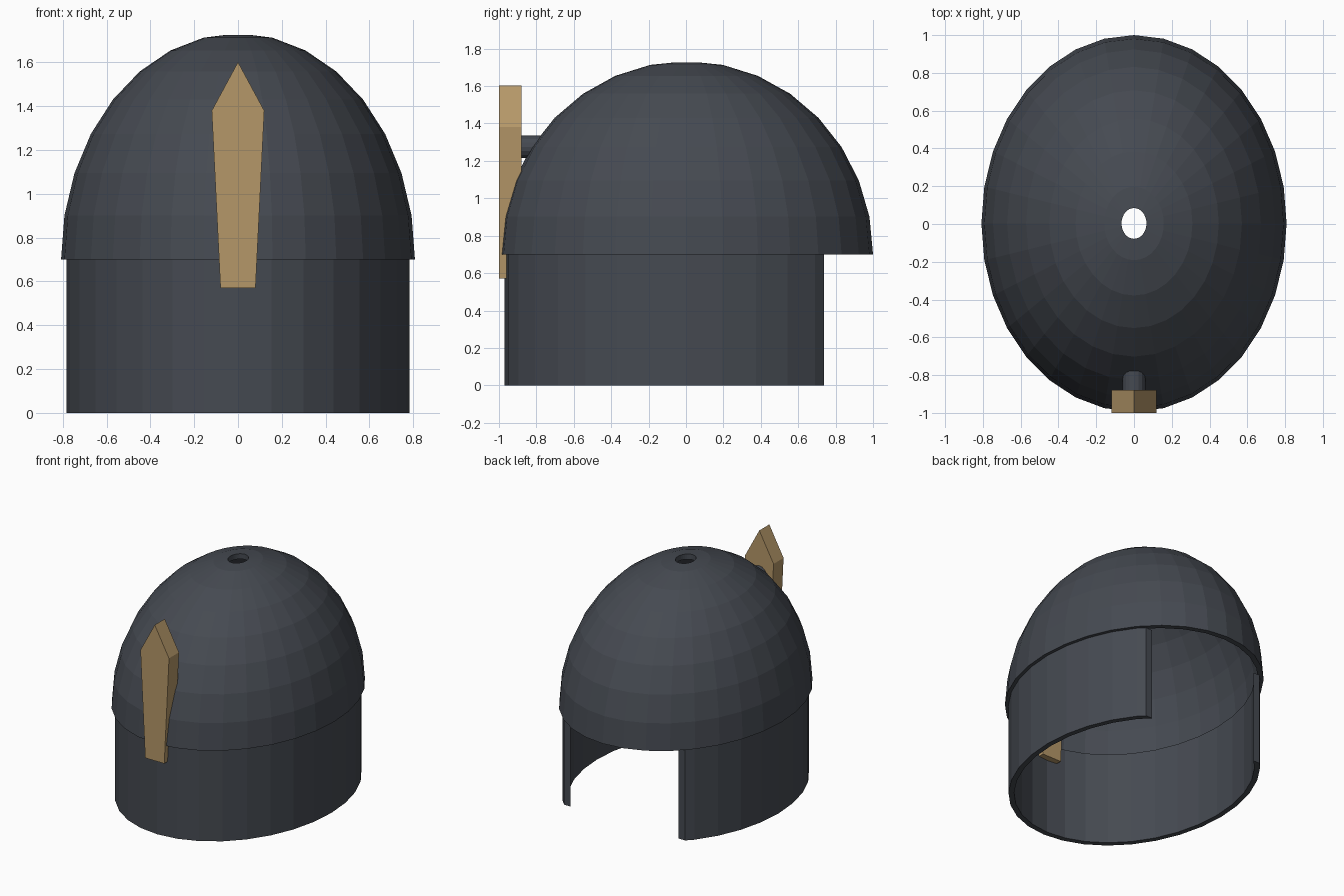
import bpy, bmesh, math
from mathutils import Vector

if "Cube" in bpy.data.objects:
    bpy.data.objects.remove(bpy.data.objects["Cube"])

SEGS = 32
CY = 0.003          # centre of the elliptical shells along y


def material(name, color):
    m = bpy.data.materials.new(name)
    m.diffuse_color = (*color, 1.0)
    m.use_nodes = True
    m.node_tree.nodes["Principled BSDF"].inputs["Base Color"].default_value = m.diffuse_color
    return m


steel = material("dark_steel", (0.060, 0.068, 0.083))
brass = material("aged_brass", (0.46, 0.31, 0.14))


def finish(name, bm, mat):
    bmesh.ops.recalc_face_normals(bm, faces=bm.faces[:])
    me = bpy.data.meshes.new(name)
    bm.to_mesh(me)
    bm.free()
    me.materials.append(mat)
    ob = bpy.data.objects.new(name, me)
    bpy.context.collection.objects.link(ob)
    return ob


def revolve_ellipse(profile):
    """Sweep a closed profile of (x radius, y radius, z) around the z axis."""
    bm = bmesh.new()
    rings = []
    for rx, ry, z in profile:
        rings.append([bm.verts.new((rx * math.cos(2 * math.pi * i / SEGS),
                                    CY + ry * math.sin(2 * math.pi * i / SEGS), z))
                      for i in range(SEGS)])
    for a, b in zip(rings, rings[1:] + rings[:1]):
        for i in range(SEGS):
            j = (i + 1) % SEGS
            bm.faces.new((a[i], a[j], b[j], b[i]))
    return bm


# Domed top: hollow half ellipsoid with a small vent hole at the crown
def dome_arc(rx, ry, h, hole):
    pts = []
    for k in range(8):
        a = math.radians(11.25 * k)
        pts.append((rx * math.cos(a), ry * math.cos(a), 0.7 + h * math.sin(a)))
    t = hole / rx / math.sin(math.radians(11.25))
    z = 0.7 + h * (1 - t * (1 - math.cos(math.radians(11.25))))
    pts.append((hole, hole * 0.997 / 0.808, z))
    return pts


outer = dome_arc(0.808, 0.997, 1.033, 0.066)
inner = dome_arc(0.772, 0.957, 0.993, 0.066)
finish("dome", revolve_ellipse(outer + inner[::-1]), steel)

# Lower guard: elliptical wall, open at the back
bm = revolve_ellipse([(0.783, 0.973, 0.0), (0.783, 0.973, 0.7),
                      (0.745, 0.933, 0.7), (0.745, 0.933, 0.0)])
bmesh.ops.bisect_plane(bm, geom=bm.verts[:] + bm.edges[:] + bm.faces[:],
                       plane_co=Vector((0, 0.737, 0)), plane_no=Vector((0, 1, 0)),
                       clear_outer=True)
bmesh.ops.holes_fill(bm, edges=[e for e in bm.edges if e.is_boundary], sides=0)
finish("lower_guard", bm, steel)

# Front blade: tapered, pointed plate
bm = bmesh.new()
blade = [(-0.08, 0.57), (0.08, 0.57), (0.12, 1.38), (0, 1.602), (-0.12, 1.38)]
front = [bm.verts.new((x, -1.0, z)) for x, z in blade]
back = [bm.verts.new((x, -0.88, z)) for x, z in blade]
bm.faces.new(front)
bm.faces.new(back[::-1])
for i in range(len(blade)):
    j = (i + 1) % len(blade)
    bm.faces.new((front[i], front[j], back[j], back[i]))
finish("front_blade", bm, brass)

# Peg joining the blade to the dome
bpy.ops.mesh.primitive_cylinder_add(vertices=16, radius=0.06, depth=0.14,
                                    location=(0, -0.82, 1.275),
                                    rotation=(math.pi / 2, 0, 0))
peg = bpy.context.object
peg.name = "blade_peg"
peg.data.materials.append(steel)
